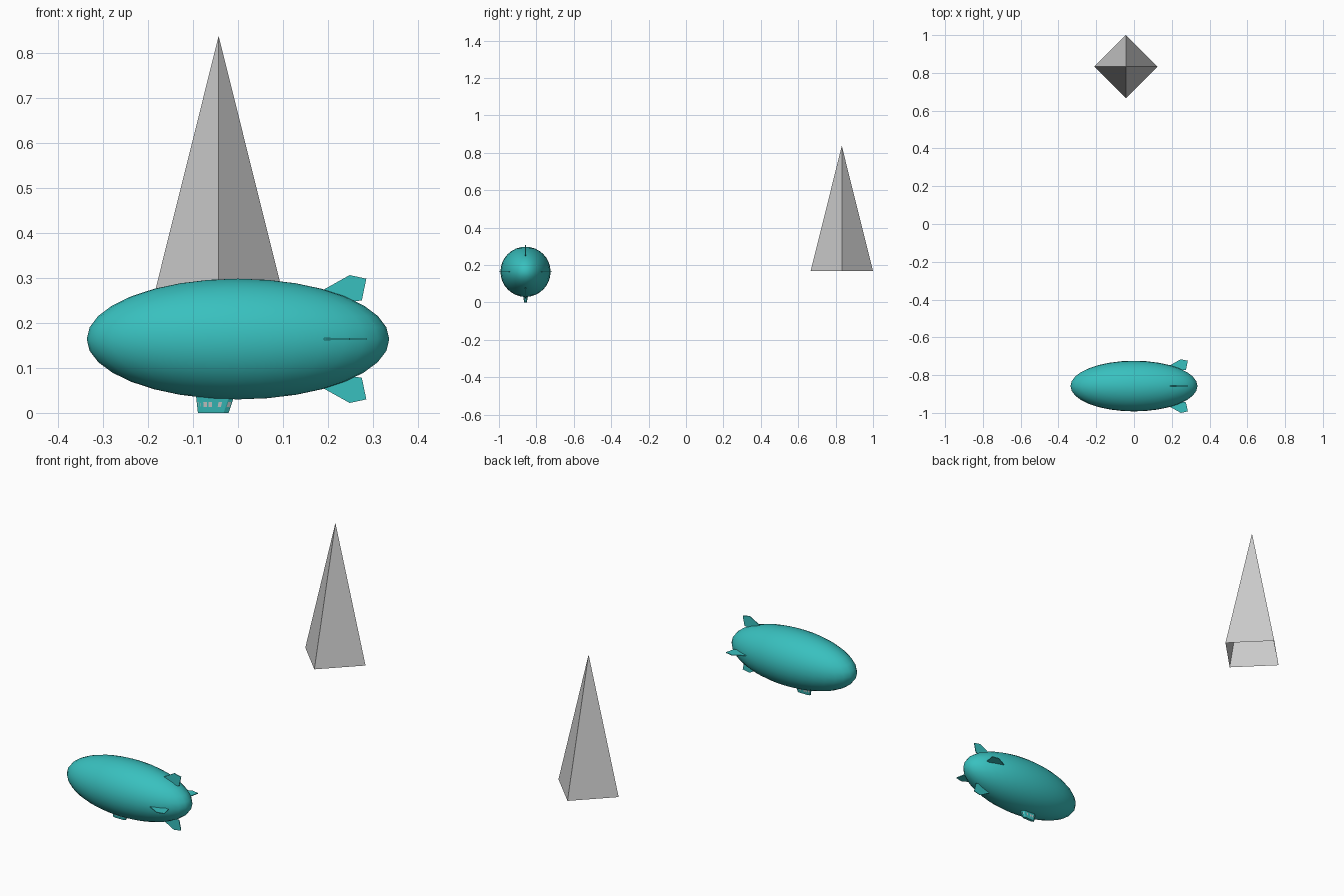
import bpy
from math import pi
from mathutils import Vector, Matrix

if "Cube" in bpy.data.objects:
    bpy.data.objects.remove(bpy.data.objects["Cube"])

CX, CY, CZ = 0.0, -0.858, 0.164      # airship centre


def mesh_object(name, verts, faces, mat=None):
    me = bpy.data.meshes.new(name)
    me.from_pydata(verts, [], faces)
    me.update()
    ob = bpy.data.objects.new(name, me)
    bpy.context.collection.objects.link(ob)
    if mat:
        me.materials.append(mat)
    return ob


teal = bpy.data.materials.new("teal")
teal.diffuse_color = (0.04, 0.53, 0.52, 1)
teal.use_nodes = True
teal.node_tree.nodes["Principled BSDF"].inputs["Base Color"].default_value = teal.diffuse_color

# Open-bottomed four-sided spire
bpy.ops.mesh.primitive_cone_add(vertices=4, radius1=0.167, radius2=0, depth=0.67,
                                end_fill_type='NOTHING', location=(-0.043, 0.833, 0.502))
bpy.context.object.name = "spire"

# Balloon envelope
bpy.ops.mesh.primitive_uv_sphere_add(segments=32, ring_count=16, radius=1,
                                     location=(CX, CY, CZ))
envelope = bpy.context.object
envelope.name = "envelope"
envelope.scale = (0.336, 0.134, 0.134)
envelope.data.materials.append(teal)
bpy.ops.object.transform_apply(location=False, rotation=False, scale=True)
bpy.ops.object.shade_smooth()

# Four tail fins, the same outline turned about the long axis
outline = [(0.187, 0.108), (0.248, 0.142), (0.285, 0.134), (0.275, 0.086), (0.235, 0.080)]
n = len(outline)
t = 0.0018
for i, label in enumerate(("top", "left", "bottom", "right")):
    turn = Matrix.Rotation(i * pi / 2, 3, 'X')
    verts = [turn @ Vector((x, s, r)) + Vector((CX, CY, CZ))
             for s in (-t, t) for x, r in outline]
    faces = [tuple(range(n)), tuple(range(2 * n - 1, n - 1, -1))]
    faces += [(k, k + n, (k + 1) % n + n, (k + 1) % n) for k in range(n)]
    mesh_object("fin_" + label, verts, faces, teal)


# Gondola: a tapered cabin with chamfered ends
def cabin_ring(x0, x1, w, z):
    c = 0.011
    half = [(x0, 0.45 * w), (x0 + c, w), (x1 - c, w), (x1, 0.45 * w)]
    pts = [(x, -y) for x, y in half] + [(x, y) for x, y in reversed(half)]
    return [Vector((x, CY + y, z)) for x, y in pts]


low = cabin_ring(-0.089, -0.021, 0.007, 0.0)
high = cabin_ring(-0.093, -0.009, 0.0135, 0.036)
faces = [tuple(range(7, -1, -1)), tuple(range(8, 16))]
faces += [(k, (k + 1) % 8, (k + 1) % 8 + 8, k + 8) for k in range(8)]
mesh_object("gondola", low + high, faces, teal)


# Windows: pale panes laid on the cabin walls
def pane(wall, u0, u1, v0=0.38, v1=0.68):
    a, b = low[wall], low[(wall + 1) % 8]
    d, c = high[wall], high[(wall + 1) % 8]
    out = (b - a).cross(d - a).normalized() * 0.0004
    return [a.lerp(b, u).lerp(d.lerp(c, u), v) + out
            for u, v in ((u0, v0), (u1, v0), (u1, v1), (u0, v1))]


spans = [(0.06, 0.2), (0.27, 0.41), (0.66, 0.8)]
panes = [pane(w, 0.2, 0.8) for w in (0, 2, 4, 6)]
panes += [pane(1, u, v) for u, v in spans]
panes += [pane(5, 1 - v, 1 - u) for u, v in spans]
verts = [p for q in panes for p in q]
mesh_object("windows", verts, [tuple(range(4 * k, 4 * k + 4)) for k in range(len(panes))])
